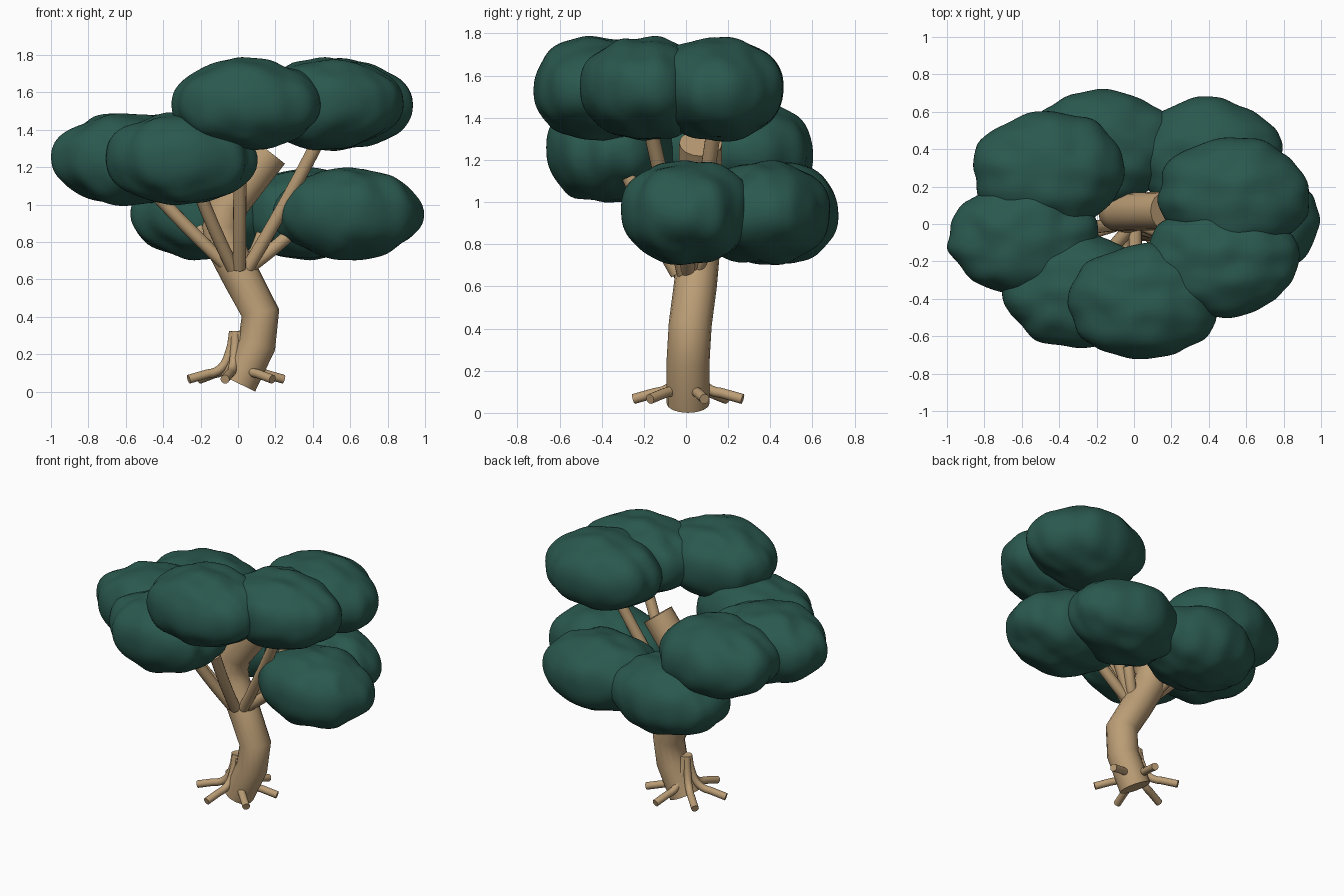
import bpy
import math
from mathutils import Vector, noise

if "Cube" in bpy.data.objects:
    bpy.data.objects.remove(bpy.data.objects["Cube"])


def make_material(name, color):
    mat = bpy.data.materials.new(name)
    mat.use_nodes = True
    mat.diffuse_color = color
    mat.node_tree.nodes["Principled BSDF"].inputs["Base Color"].default_value = color
    return mat


bark = make_material("tan bark", (0.50, 0.34, 0.18, 1))
leaf = make_material("dark green leaf", (0.023, 0.099, 0.077, 1))


def select_only(ob):
    bpy.ops.object.select_all(action="DESELECT")
    ob.select_set(True)
    bpy.context.view_layer.objects.active = ob


def tube(name, points, radius):
    """Round capped tube that follows a path."""
    curve = bpy.data.curves.new(name, "CURVE")
    curve.dimensions = "3D"
    curve.bevel_depth = radius
    curve.bevel_resolution = 6
    curve.use_fill_caps = True
    spline = curve.splines.new("POLY")
    spline.points.add(len(points) - 1)
    for p, co in zip(spline.points, points):
        p.co = (*co, 1)
    ob = bpy.data.objects.new(name, curve)
    bpy.context.collection.objects.link(ob)
    select_only(ob)
    bpy.ops.object.convert(target="MESH")
    ob = bpy.context.object
    ob.data.materials.clear()
    ob.data.materials.append(bark)
    bpy.ops.object.shade_smooth_by_angle(angle=math.radians(40))


def bend(a, b, c, steps=6):
    """Points on a quadratic curve from a to c, pulled towards b."""
    a, b, c = Vector(a), Vector(b), Vector(c)
    ts = [i / steps for i in range(steps + 1)]
    return [a * (1 - t) ** 2 + b * 2 * t * (1 - t) + c * t * t for t in ts]


def leaf_clump(name, center, seed):
    """Ellipsoid with tapered ends, soft upright ribs and a fixed overall size."""
    bpy.ops.mesh.primitive_ico_sphere_add(subdivisions=5, radius=1)
    ob = bpy.context.object
    ob.name = name
    verts = ob.data.vertices
    for v in verts:
        d = v.co.normalized()
        taper = (abs(d.x) ** 1.8 + abs(d.y) ** 2.2 + abs(d.z) ** 2.2) ** -0.5
        sample = Vector((d.x * 2.7, d.y * 2.7, d.z * 0.5 + seed * 5.37))
        v.co = d * taper * (1 + 0.08 * noise.noise(sample))
    size = (0.405, 0.313, 0.248)
    for axis in range(3):
        low = min(v.co[axis] for v in verts)
        high = max(v.co[axis] for v in verts)
        for v in verts:
            unit = (v.co[axis] - low) / (high - low) * 2 - 1
            v.co[axis] = unit * size[axis] + center[axis]
    ob.data.materials.append(leaf)
    select_only(ob)
    bpy.ops.object.shade_smooth()


# Crooked trunk
tube("trunk", [(0.0, 0.01, 0.045), (0.10, 0.01, 0.25), (0.12, 0.02, 0.42),
               (0.02, 0.045, 0.61), (-0.07, 0.06, 0.78), (-0.09, 0.065, 0.88),
               (-0.06, 0.065, 0.98), (0.17, 0.07, 1.28)], 0.102)

# Roots spread evenly around the base
for i in range(6):
    a = math.radians(17 + 60 * i)

    def ring(r, z):
        return (r * math.cos(a) - 0.01, r * math.sin(a) + 0.01, z)

    tube(f"root_{i + 1}",
         [ring(0.015, 0.32), ring(0.025, 0.25)]
         + bend(ring(0.04, 0.2), ring(0.07, 0.1), ring(0.16, 0.095)) + [ring(0.265, 0.066)],
         0.024)

# Leaf clumps in three tiers, each with the tip of its branch
clumps = [
    ("upper_front_clump", (0.05, -0.41, 1.54), (0.01, -0.27, 1.12)),
    ("upper_left_clump", (0.48, -0.19, 1.54), (0.46, -0.18, 1.40)),
    ("upper_back_clump", (0.53, 0.15, 1.535), (0.46, 0.14, 1.40)),
    ("middle_front_clump", (-0.30, -0.35, 1.245), (-0.22, -0.25, 1.10)),
    ("middle_right_clump", (-0.595, -0.08, 1.24), (-0.48, -0.05, 1.10)),
    ("middle_back_clump", (-0.455, 0.29, 1.235), (-0.36, 0.22, 1.10)),
    ("lower_left_clump", (0.59, 0.005, 0.95), (0.34, 0.0, 0.90)),
    ("lower_back_left_clump", (0.39, 0.37, 0.95), (0.13, 0.10, 0.84)),
    ("lower_back_right_clump", (-0.17, 0.41, 0.95), (-0.20, 0.18, 0.90)),
]
for i, (name, center, tip) in enumerate(clumps):
    leaf_clump(name, center, i + 1)
    out = Vector((tip[0], tip[1], 0)).normalized()
    start = out * 0.05 + Vector((0.005, 0.01, 0.66))
    middle = start.lerp(Vector(tip), 0.5) + out * 0.02
    tube(name.replace("clump", "branch"), bend(start, middle, tip), 0.035)
